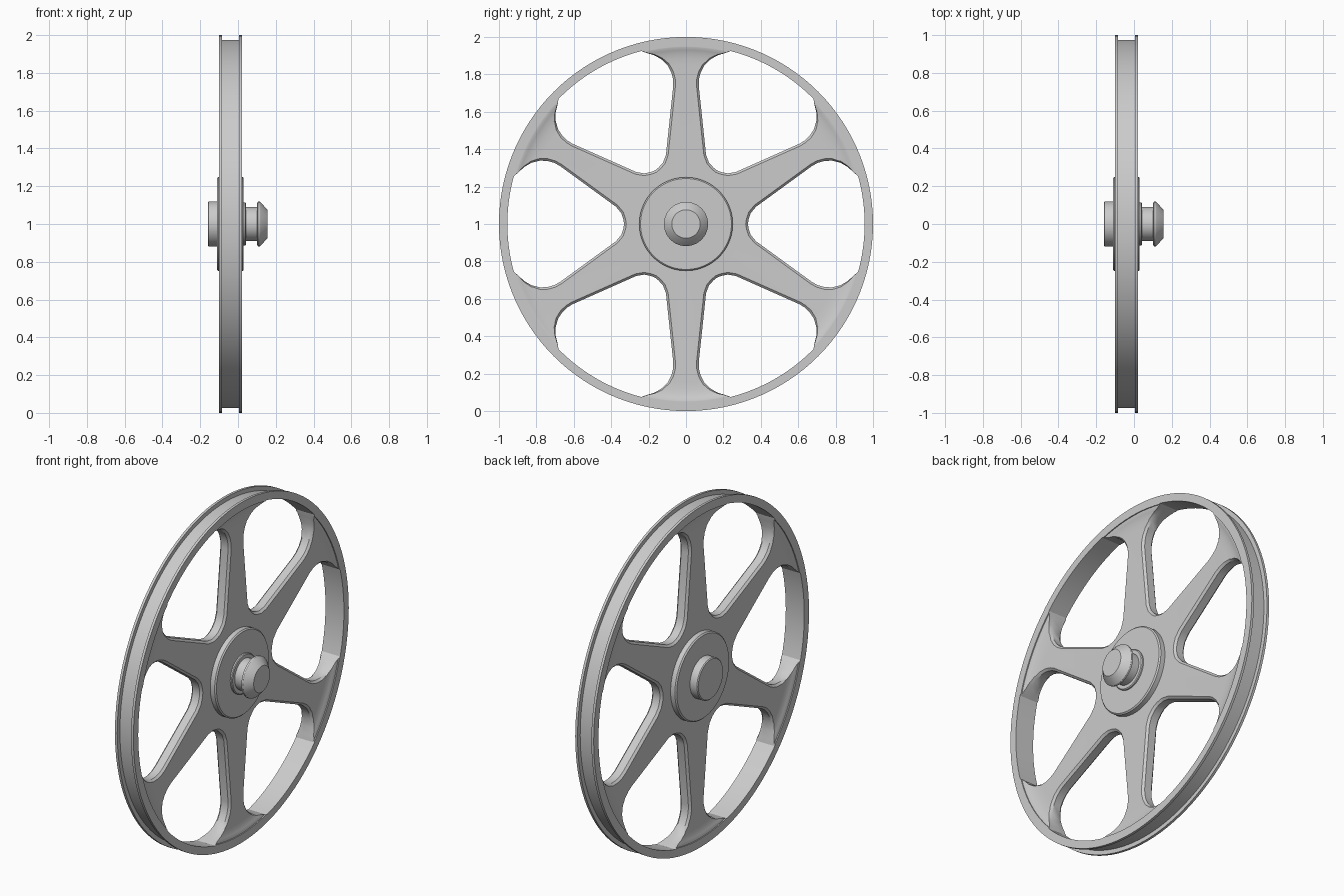
import bpy, bmesh, math
from mathutils import Vector, Matrix

if "Cube" in bpy.data.objects:
    bpy.data.objects.remove(bpy.data.objects["Cube"])

CENTRE = Vector((0, 0, 1))   # wheel axis runs along x through this point
MID = -0.04                  # middle plane of the wheel
RIM_INNER = 0.955

grey = bpy.data.materials.new("light grey metal")
grey.use_nodes = True
grey.diffuse_color = (0.6, 0.6, 0.6, 1)
grey.node_tree.nodes["Principled BSDF"].inputs["Base Color"].default_value = (0.6, 0.6, 0.6, 1)


def add_object(name, bm):
    bmesh.ops.recalc_face_normals(bm, faces=bm.faces)
    mesh = bpy.data.meshes.new(name)
    bm.to_mesh(mesh)
    bm.free()
    mesh.materials.append(grey)
    obj = bpy.data.objects.new(name, mesh)
    obj.location = CENTRE
    bpy.context.collection.objects.link(obj)
    return obj


def make_active(obj):
    bpy.ops.object.select_all(action='DESELECT')
    obj.select_set(True)
    bpy.context.view_layer.objects.active = obj


def smooth(obj, angle=30):
    make_active(obj)
    bpy.ops.object.shade_smooth_by_angle(angle=math.radians(angle))


def lathe(name, profile, steps=64):
    """Spin (x, radius) points, starting and ending on the axis, around x."""
    bm = bmesh.new()
    verts = [bm.verts.new((x, 0, r)) for x, r in profile]
    edges = [bm.edges.new(pair) for pair in zip(verts, verts[1:])]
    bmesh.ops.spin(bm, geom=verts + edges, cent=(0, 0, 0), axis=(1, 0, 0),
                   angle=math.tau, steps=steps, use_duplicate=False)
    bmesh.ops.remove_doubles(bm, verts=bm.verts, dist=1e-5)
    return add_object(name, bm)


# Wheel body: hub disc, thin web, fillet into the rim, belt groove
half = [(0.07, 0), (0.07, 0.243), (0.063, 0.25), (0.035, 0.25), (0.035, 0.85),
        (0.037, 0.885), (0.041, 0.91), (0.047, 0.93), (0.054, 0.945),
        (0.054, 0.95), (0.06, 0.95), (0.06, 1.0), (0.045, 1.0), (0.045, 0.975)]
profile = [(MID + d, r) for d, r in half] + [(MID - d, r) for d, r in reversed(half)]
wheel = lathe("spoked_wheel", profile, 120)

# Window outline between two spokes: u points outwards, v sideways
side = [(0.335, 0.025), (0.346, 0.058), (0.374, 0.092), (0.675, 0.311),
        (0.705, 0.327), (0.74, 0.337), (0.78, 0.339), (0.825, 0.328),
        (0.865, 0.305), (0.896, 0.276)]
arc = [(RIM_INNER * math.cos(a), RIM_INNER * math.sin(a))
       for a in (math.radians(15.5 - i * 31 / 16) for i in range(17))]
outline = ([(0.331, 0)] + side + arc + [(u, -v) for u, v in reversed(side)])
outline = [Vector(p) for p in outline]


def widened(offset):
    """Outline pushed towards the spokes, leaving the rim edge in place."""
    result = []
    for i, p in enumerate(outline):
        t = (outline[(i + 1) % len(outline)] - outline[i - 1]).normalized()
        fade = min(1, max(0, (0.94 - p.length) / 0.1))
        result.append(p + Vector((-t.y, t.x)) * offset * fade)
    return result


# Cutter for six windows; its flared ends chamfer the spoke edges
sections = [(-0.12, 0.018), (-0.041, 0.018), (-0.023, 0),
            (0.023, 0), (0.041, 0.018), (0.12, 0.018)]
bm = bmesh.new()
for k in range(6):
    turn = Matrix.Rotation(k * math.pi / 3, 4, 'X')
    rings = [[bm.verts.new(turn @ Vector((MID + x, p.x, p.y))) for p in widened(o)]
             for x, o in sections]
    n = len(outline)
    for a, b in zip(rings, rings[1:]):
        for i in range(n):
            j = (i + 1) % n
            bm.faces.new((a[i], a[j], b[j], b[i]))
    bm.faces.new(rings[0])
    bm.faces.new(rings[-1])
cutter = add_object("window_cutter", bm)
cutter.hide_render = True

cut = wheel.modifiers.new("windows", 'BOOLEAN')
cut.operation = 'DIFFERENCE'
cut.solver = 'EXACT'
cut.object = cutter
make_active(wheel)
bpy.ops.object.modifier_apply(modifier="windows")
bpy.data.objects.remove(cutter)
smooth(wheel)

# Axle end with washer and tapered head on the left, plain cap on the right
smooth(lathe("washer", [(0.02, 0), (0.02, 0.115), (0.038, 0.115), (0.042, 0.11), (0.042, 0)]))
smooth(lathe("axle", [(0.02, 0), (0.02, 0.09), (0.11, 0.09), (0.11, 0)]))
smooth(lathe("axle_head", [(0.1, 0), (0.1, 0.108), (0.105, 0.118), (0.115, 0.118),
                           (0.121, 0.114), (0.155, 0.076), (0.155, 0)]))
smooth(lathe("axle_cap", [(-0.1, 0), (-0.1, 0.12), (-0.155, 0.12), (-0.16, 0.115), (-0.16, 0)]))
